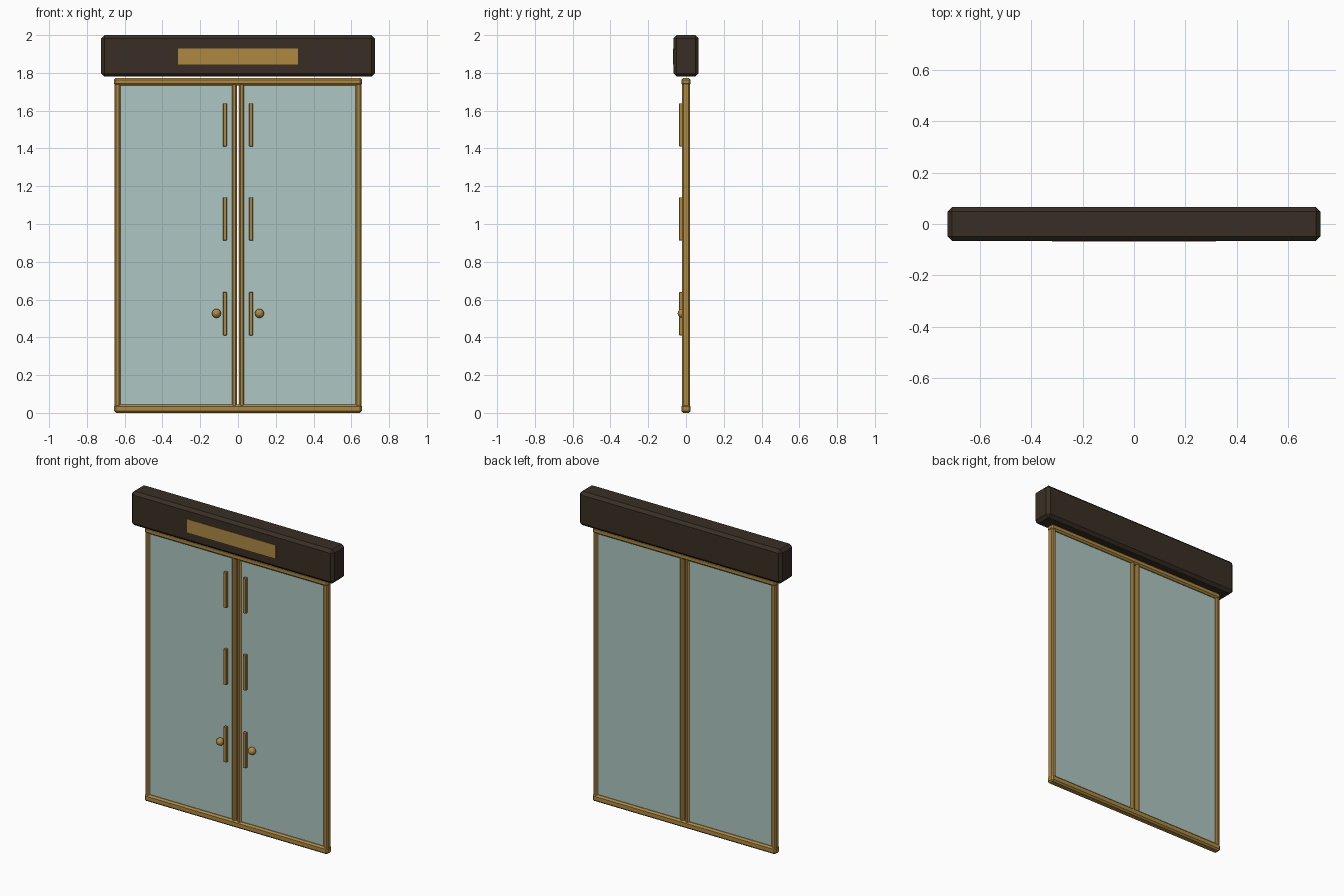
import bpy

if "Cube" in bpy.data.objects:
    bpy.data.objects.remove(bpy.data.objects["Cube"])


def material(name, rgb):
    m = bpy.data.materials.new(name)
    m.diffuse_color = (*rgb, 1.0)
    m.use_nodes = True
    m.node_tree.nodes["Principled BSDF"].inputs["Base Color"].default_value = m.diffuse_color
    return m


BRASS = material("brass", (0.42, 0.25, 0.055))
DARK = material("dark bronze", (0.040, 0.028, 0.018))
GLASS = material("pale green glass", (0.42, 0.57, 0.54))


def box(name, x, y, z, mat, bevel=0.0):
    """Box between (min, max) pairs, with optional chamfered edges."""
    bpy.ops.mesh.primitive_cube_add(size=1, location=[(a + b) / 2 for a, b in (x, y, z)])
    ob = bpy.context.object
    ob.name = name
    ob.scale = [b - a for a, b in (x, y, z)]
    bpy.ops.object.transform_apply(location=False, rotation=False, scale=True)
    ob.data.materials.append(mat)
    if bevel:
        mod = ob.modifiers.new("chamfer", 'BEVEL')
        mod.width = bevel
        mod.segments = 1
    return ob


def span(side, a, b):
    """Mirror an x range to the left (-1) or right (1) side."""
    return tuple(sorted((side * a, side * b)))


# Header box with its sign plate
box("header", (-0.725, 0.725), (-0.067, 0.067), (1.78, 2.0), DARK, 0.018)
box("sign_plate", (-0.318, 0.318), (-0.069, -0.063), (1.845, 1.93), BRASS)

# Horizontal rails
box("top_rail", (-0.656, 0.656), (-0.025, 0.025), (1.733, 1.773), BRASS, 0.01)
box("bottom_rail", (-0.656, 0.656), (-0.025, 0.025), (0.0, 0.045), BRASS, 0.01)

# Two mirrored door leaves
for side, label in ((-1, "left"), (1, "right")):
    box(f"{label}_outer_stile", span(side, 0.622, 0.653), (-0.02, 0.02), (0.02, 1.755), BRASS, 0.007)
    box(f"{label}_inner_stile", span(side, 0.006, 0.033), (-0.02, 0.02), (0.02, 1.755), BRASS, 0.007)
    box(f"{label}_glass", span(side, 0.025, 0.63), (-0.009, 0.009), (0.03, 1.745), GLASS)

    # Pull bars
    for i, zc in enumerate((0.525, 1.027, 1.525)):
        box(f"{label}_handle_{i + 1}", span(side, 0.059, 0.08), (-0.037, -0.015),
            (zc - 0.114, zc + 0.114), BRASS, 0.002)

    # Round knob
    bpy.ops.mesh.primitive_uv_sphere_add(segments=24, ring_count=12, radius=0.024,
                                         location=(side * 0.114, -0.02, 0.527))
    knob = bpy.context.object
    knob.name = f"{label}_knob"
    knob.data.materials.append(BRASS)
    bpy.ops.object.shade_smooth_by_angle()
